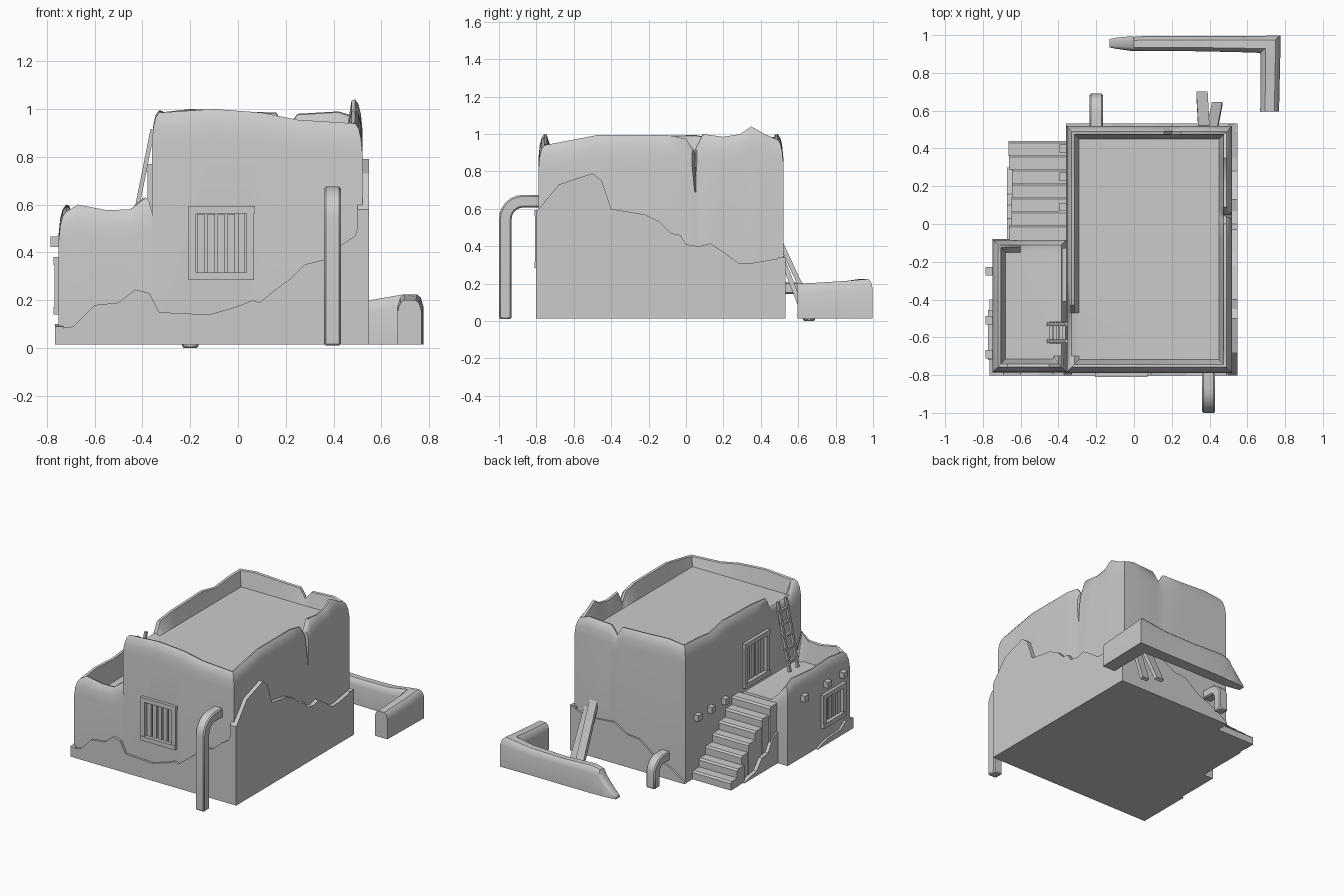
import bpy, bmesh, math, random
from mathutils import Vector, Matrix

if "Cube" in bpy.data.objects:
    bpy.data.objects.remove(bpy.data.objects["Cube"])

random.seed(4)
BASE = 0.015


def finish(name, bm, smooth=None):
    bmesh.ops.recalc_face_normals(bm, faces=bm.faces)
    me = bpy.data.meshes.new(name)
    bm.to_mesh(me)
    bm.free()
    ob = bpy.data.objects.new(name, me)
    bpy.context.collection.objects.link(ob)
    if smooth:
        bpy.ops.object.select_all(action='DESELECT')
        ob.select_set(True)
        bpy.context.view_layer.objects.active = ob
        bpy.ops.object.shade_smooth_by_angle(angle=math.radians(smooth))
    return ob


def loft(name, rings, smooth=None):
    bm = bmesh.new()
    vs = [[bm.verts.new(p) for p in r] for r in rings]
    n = len(rings[0])
    for a, b in zip(vs, vs[1:]):
        for i in range(n):
            bm.faces.new((a[i], a[(i + 1) % n], b[(i + 1) % n], b[i]))
    bm.faces.new(vs[0])
    bm.faces.new(vs[-1])
    bmesh.ops.remove_doubles(bm, verts=bm.verts, dist=0.0005)
    return finish(name, bm, smooth)


def prism(name, pts, axis, lo, hi, smooth=None):
    # 2D outline (side, z) pushed along x or y
    place = (lambda p, d: (d, p[0], p[1])) if axis == 'x' else (lambda p, d: (p[0], d, p[1]))
    return loft(name, [[place(p, d) for p in pts] for d in (lo, hi)], smooth)


def box(name, lo, hi):
    return prism(name, [(lo[1], lo[2]), (hi[1], lo[2]), (hi[1], hi[2]), (lo[1], hi[2])], 'x', lo[0], hi[0])


def beam(name, a, b, w, t, side):
    # plank between two points
    a, b, side = Vector(a), Vector(b), Vector(side)
    up = (b - a).cross(side).normalized() * t / 2
    s = side * w / 2
    return loft(name, [[p - s - up, p + s - up, p + s + up, p - s + up] for p in (a, b)])


def block(name, rim, floor):
    # walled block: rounded parapet following the rim heights, sunk roof floor
    x0, x1 = min(p[0] for p in rim), max(p[0] for p in rim)
    y0, y1 = min(p[1] for p in rim), max(p[1] for p in rim)

    def ring(inset, z):
        return [(min(max(x, x0 + inset), x1 - inset), min(max(y, y0 + inset), y1 - inset), z(h))
                for x, y, h in rim]
    rings = [ring(0, lambda h: BASE)]
    for inset, drop in ((0, .12), (.006, .06), (.016, .02), (.03, 0), (.045, .004)):
        rings.append(ring(inset, lambda h: h - drop))
    rings.append(ring(.07, lambda h: floor))
    return loft(name, rings, 40)


def cut(ob, cutter):
    m = ob.modifiers.new("cut", 'BOOLEAN')
    m.operation, m.solver, m.object = 'DIFFERENCE', 'EXACT', cutter
    bpy.context.view_layer.objects.active = ob
    bpy.ops.object.modifier_apply(modifier=m.name)
    bpy.data.objects.remove(cutter)


def window(name, wall, axis, face, c, z0, z1, w, bars):
    # recessed slatted window in a wall facing -x or -y
    def piece(part, u0, u1, a, b, d0, d1):
        return prism(name + part, [(u0, a), (u1, a), (u1, b), (u0, b)], axis, face + d0, face + d1)
    l, r, f = c - w / 2, c + w / 2, .032
    cut(wall, piece("_cutter", l + f, r - f, z0 + f, z1 - f, -.1, .045))
    piece("_sill", l, r, z0, z0 + f, -.022, .03)
    piece("_lintel", l, r + .004, z1 - f, z1, -.022, .03)
    piece("_jamb_left", l, l + f, z0 + f, z1 - f, -.018, .03)
    piece("_jamb_right", r - f, r, z0 + f, z1 - f, -.018, .03)
    step = (w - 2 * f) / bars
    for i in range(bars):
        u = l + f + step * (i + .5)
        piece("_slat", u - step * .36, u + step * .36, z0 + f, z1 - f - random.uniform(0, .012), .002, .02)


# Main tall block
main = block("main_block", [
    (-.36, -.788, .985), (-.1, -.788, 1.0), (.1, -.788, .985), (.25, -.788, .955), (.52, -.788, .94),
    (.52, -.68, .955), (.52, -.47, .995), (.52, -.1, .995), (.52, .0, .975), (.52, .045, .91),
    (.52, .09, 1.0), (.52, .2, .985), (.52, .29, 1.0), (.52, .35, 1.04), (.52, .42, 1.0), (.52, .52, .97),
    (.42, .52, .99), (.25, .52, .98), (.2, .52, .92), (.16, .52, .985), (0, .52, .99), (-.2, .52, 1.0),
    (-.36, .52, .985), (-.36, .35, .98), (-.36, .2, .965), (-.36, .05, .995), (-.36, -.3, .985),
    (-.36, -.43, .97), (-.36, -.47, .89), (-.36, -.7, .89)], .88)

# Wedge-shaped crack below the rim on the right side
cut(main, loft("crack_cutter", [
    [(.49, .05, .69), (.54, .045, .69), (.54, .055, .69)],
    [(.47, .045, .98), (.54, .015, .98), (.54, .085, .98)]]))

# Low side block with terrace
low = block("low_block", [
    (-.75, -.786, .57), (-.67, -.786, .6), (-.55, -.786, .577), (-.45, -.786, .58), (-.355, -.786, .63),
    (-.355, -.7, .44), (-.355, -.16, .44), (-.355, -.08, .44), (-.6, -.08, .44), (-.66, -.08, .5), (-.75, -.08, .57),
    (-.75, -.17, .6), (-.75, -.4, .58), (-.75, -.6, .59)], .435)

# Windows
window("front_window", main, 'y', -.788, -.07, .285, .595, .275, 5)
window("terrace_window", main, 'x', -.36, -.27, .45, .77, .28, 4)
window("side_window", low, 'x', -.75, -.59, .14, .38, .26, 4)

# Broken plaster layers around the foot of the walls


def plaster(name, top, axis, lo, hi):
    prism(name, [(top[0][0], BASE)] + top + [(top[-1][0], BASE)], axis, lo, hi)


plaster("plaster_front", [
    (-.765, .08), (-.69, .09), (-.6, .18), (-.5, .19), (-.43, .245), (-.37, .23), (-.33, .15), (-.12, .14),
    (0, .175), (.06, .2), (.09, .19), (.15, .24), (.22, .29), (.28, .35), (.36, .37), (.43, .43),
    (.49, .47), (.51, .54), (.548, .58)], 'y', -.803, -.77)
plaster("plaster_right", [
    (-.803, .58), (-.68, .73), (-.5, .79), (-.45, .75), (-.4, .6), (-.22, .57), (-.14, .53), (-.08, .47),
    (-.03, .46), (0, .41), (.07, .4), (.13, .415), (.2, .37), (.28, .31), (.35, .31), (.53, .34)], 'x', .5, .548)
plaster("plaster_back", [
    (.548, .34), (.42, .29), (.3, .3), (.2, .31), (.1, .25), (0, .24), (-.12, .15), (-.25, .1), (-.36, .03)],
    'y', .49, .532)
plaster("plaster_left", [
    (-.803, .09), (-.72, .1), (-.66, .06), (-.5, .05), (-.4, .02)], 'x', -.765, -.73)
plaster("plaster_stair", [
    (-.08, .24), (-.03, .22), (.03, .13), (.1, .12), (.16, .05), (.3, .02)], 'x', -.672, -.64)

# Worn stairs up to the terrace
n = 7
for i in range(n):
    y1 = .44 - i * .0745
    out = -.655 + random.uniform(-.012, .012)
    top = BASE + (i + 1) * .425 / n
    prism("stair_step", [(y1 - .08, BASE), (y1, BASE), (y1, top - .012), (y1 - .01, top), (y1 - .08, top)],
          'x', out, -.35)

# Wooden beam ends sticking out of the walls
for x, ys, z in ((-.36, (.4, .25, .09), .45), (-.75, (-.25, -.51, -.69), .445)):
    for y in ys:
        box("beam_end", (x - .035, y - .022, z - .022), (x + .03, y + .022, z + .022))

# Ladder from terrace to roof
for y in (-.53, -.62):
    beam("ladder_rail", (-.452, y, .44), (-.357, y, .915), .018, .018, (0, 1, 0))
for i in range(5):
    t = .14 + i * .18
    p = Vector((-.452 + .095 * t, 0, .44 + .475 * t))
    beam("ladder_rung", p + Vector((0, -.635, 0)), p + Vector((0, -.515, 0)), .016, .016, (1, 0, 0))


def spout(name, x, wall_y, sign, outer, z_bottom, z_top, thick):
    # square pipe leaving the wall and bending down
    R = .13 if z_top > .3 else .1
    cy, cz = outer - sign * R, z_top - R
    arc = lambda r: [(cy + sign * r * math.cos(a), cz + r * math.sin(a))
                     for a in (math.pi / 2 * k / 6 for k in range(7))]
    pts = [(outer, z_bottom)] + arc(R) + [(wall_y, z_top), (wall_y, z_top - thick)]
    pts += arc(R - thick)[::-1] + [(outer - sign * thick, z_bottom)]
    ob = prism(name, pts, 'x', x - .035, x + .035, 35)
    b = ob.modifiers.new("edge", 'BEVEL')
    b.width, b.segments, b.limit_method = .008, 1, 'ANGLE'
    b.angle_limit = math.radians(50)


spout("front_pipe", .395, -.77, -1, -1.0, .01, .675, .068)
spout("back_pipe", -.2, .5, 1, .69, 0, .21, .065)

# Planks leaning on the back wall
beam("leaning_plank_a", (.36, .69, .022), (.37, .51, .41), .06, .025, (1, 0, 0))
beam("leaning_plank_b", (.44, .635, .022), (.415, .505, .36), .055, .025, (1, 0, 0))

# Ruined low garden wall: x, y, height, half-width vector
path = [(-.13, .957, .03, 0, .022), (-.09, .957, .07, 0, .03), (-.02, .955, .15, 0, .038), (.0, .953, .19, 0, .038),
        (.06, .955, .205, 0, .04), (.3, .955, .195, 0, .04), (.55, .952, .2, 0, .042),
        (.722, .952, .225, .054, .046), (.722, .86, .215, .052, 0), (.72, .7, .205, .05, 0), (.718, .595, .2, .05, 0)]
section = ((-1, 0), (-1, .75), (-.8, .93), (-.5, 1), (.5, 1), (.8, .93), (1, .75), (1, 0))
loft("garden_wall", [[(x + s * nx, y + s * ny, BASE + t * (h - BASE)) for s, t in section]
                     for x, y, h, nx, ny in path], 40)
